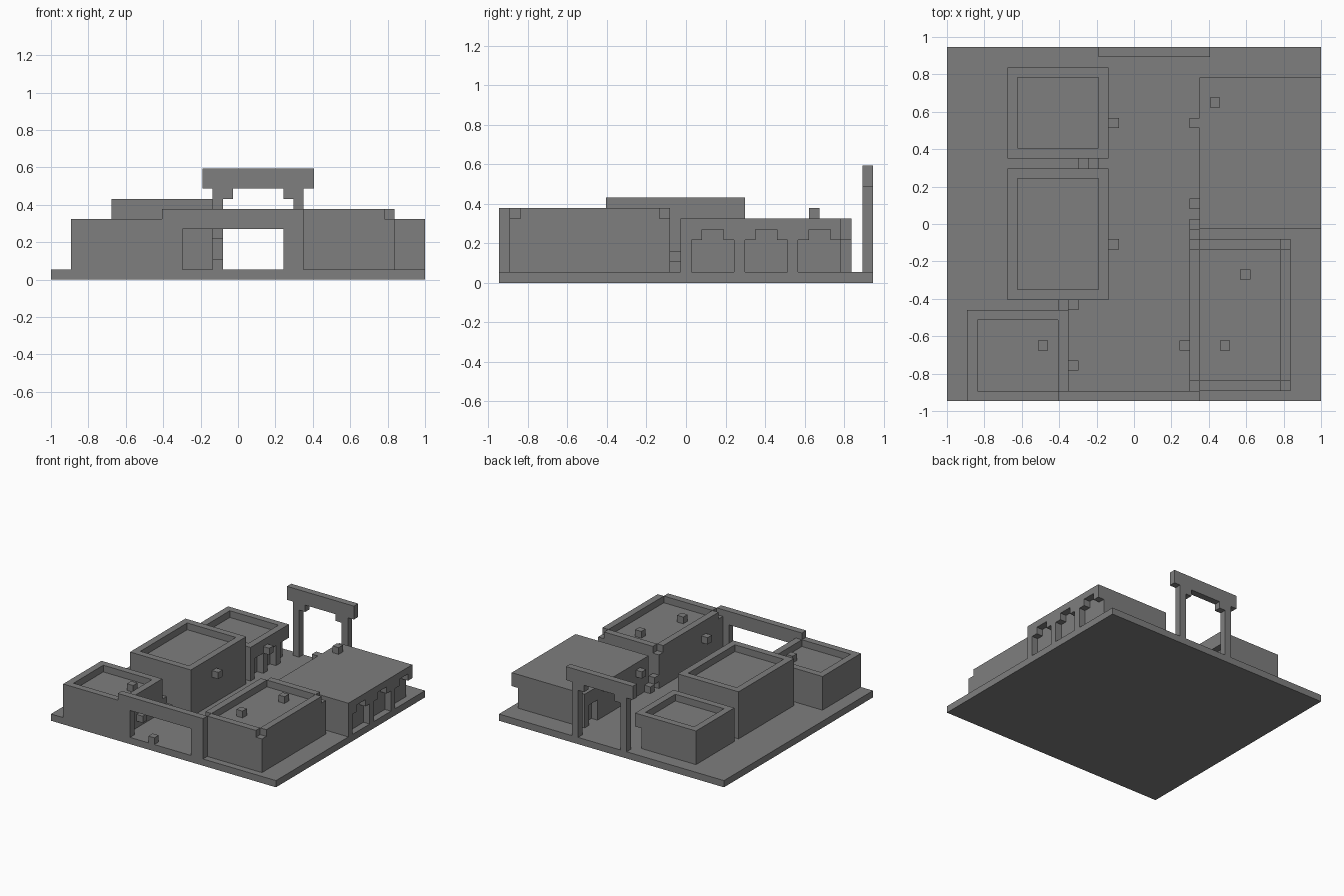
import bpy, bmesh
from mathutils import Vector
from itertools import product

cube = bpy.data.objects.get("Cube")
if cube:
    bpy.data.objects.remove(cube, do_unlink=True)

U = 2 / 37                       # size of one block
NX, NY = 37, 35                  # plot size in blocks

clay = bpy.data.materials.new("plain grey")
clay.use_nodes = True
GREY = (0.21, 0.21, 0.21, 1)
clay.diffuse_color = GREY
clay.node_tree.nodes["Principled BSDF"].inputs["Base Color"].default_value = GREY


def cells(box):
    """All blocks in a box (x0, x1, y0, y1, z0, z1)."""
    x0, x1, y0, y1, z0, z1 = box
    return set(product(range(x0, x1), range(y0, y1), range(z0, z1)))


def part(name, add, cut=()):
    """Join boxes, carve others away, and keep only the outer skin."""
    solid = set().union(*map(cells, add)) - set().union(*map(cells, cut))
    bm = bmesh.new()
    corners = {}

    def corner(p):
        if p not in corners:
            corners[p] = bm.verts.new(((p[0] - NX / 2) * U, (p[1] - NY / 2) * U, p[2] * U))
        return corners[p]

    for c in sorted(solid):
        for axis, side in product(range(3), (0, 1)):
            beside = list(c)
            beside[axis] += 2 * side - 1
            if tuple(beside) in solid:
                continue
            ring = []
            for a, b in ((0, 0), (1, 0), (1, 1), (0, 1)):
                p = list(c)
                p[axis] += side
                p[(axis + 1) % 3] += a
                p[(axis + 2) % 3] += b
                ring.append(corner(tuple(p)))
            bm.faces.new(ring if side else ring[::-1])
    bmesh.ops.dissolve_limit(bm, angle_limit=0.01, verts=bm.verts, edges=bm.edges)
    mesh = bpy.data.meshes.new(name)
    bm.to_mesh(mesh)
    bm.free()
    mesh.materials.append(clay)
    ob = bpy.data.objects.new(name, mesh)
    bpy.context.collection.objects.link(ob)


def house(name, x0, x1, y0, y1, top, cut=()):
    """Flat-roofed house with a parapet one block thick and high."""
    part(name, [(x0, x1, y0, y1, 1, top)],
         [(x0 + 1, x1 - 1, y0 + 1, y1 - 1, top - 1, top), *cut])


def block(name, x, y, z):
    part(name, [(x, x + 1, y, y + 1, z, z + 1)])


part("ground_slab", [(0, NX, 0, NY, 0, 1)])

# Houses on the low-x side
house("front_corner_house", 2, 12, 0, 9, 6)
house("tall_house", 6, 16, 10, 23, 8)
house("porch_house", 6, 16, 24, 33, 6, [(15, 16, 24, 33, 1, 4)])
for y in (24, 27, 30):
    part("porch_post", [(15, 16, y, y + 1, 1, 4)])

# House with open parapet corners
house("notched_house", 24, 34, 1, 16, 7,
      [(x, x + 1, y, y + 1, 6, 7) for x in (24, 33) for y in (1, 15)])

# Flat hall with three stepped alcoves and a doorway
alcoves = []
for y in (18, 23, 28):
    alcoves += [(36, 37, y, y + 4, 1, 4), (36, 37, y + 1, y + 3, 4, 5)]
part("alcove_hall", [(25, 37, 17, 32, 1, 6)],
     alcoves + [(25, 26, 29, 31, 1, 4)])

# Front wall with its wide opening
part("front_wall", [(11, 25, 0, 1, 1, 7)], [(13, 23, 0, 1, 1, 5)])

# Back gate: lintel, posts and corner brackets
part("back_gate", [(15, 26, 34, 35, 9, 11),
                   (16, 17, 34, 35, 1, 9), (24, 25, 34, 35, 1, 9),
                   (17, 18, 34, 35, 8, 9), (23, 24, 34, 35, 8, 9)])

# Wall lanterns
for spot in ((16, 15, 5), (16, 27, 4), (24, 27, 5), (24, 19, 4), (23, 5, 4), (12, 3, 2)):
    block("wall_lantern", *spot)

# Blocks on the roofs and on the ground
for spot in ((26, 29, 6), (29, 12, 6), (27, 5, 6), (9, 5, 5)):
    block("roof_block", *spot)
block("gateway_block", 16, 0, 1)

# Stepping blocks in the gaps between houses
for low, high in (((24, 17), (24, 16)), ((12, 9), (11, 9)), ((14, 23), (13, 23))):
    block("low_step", *low, 1)
    block("high_step", *high, 2)
